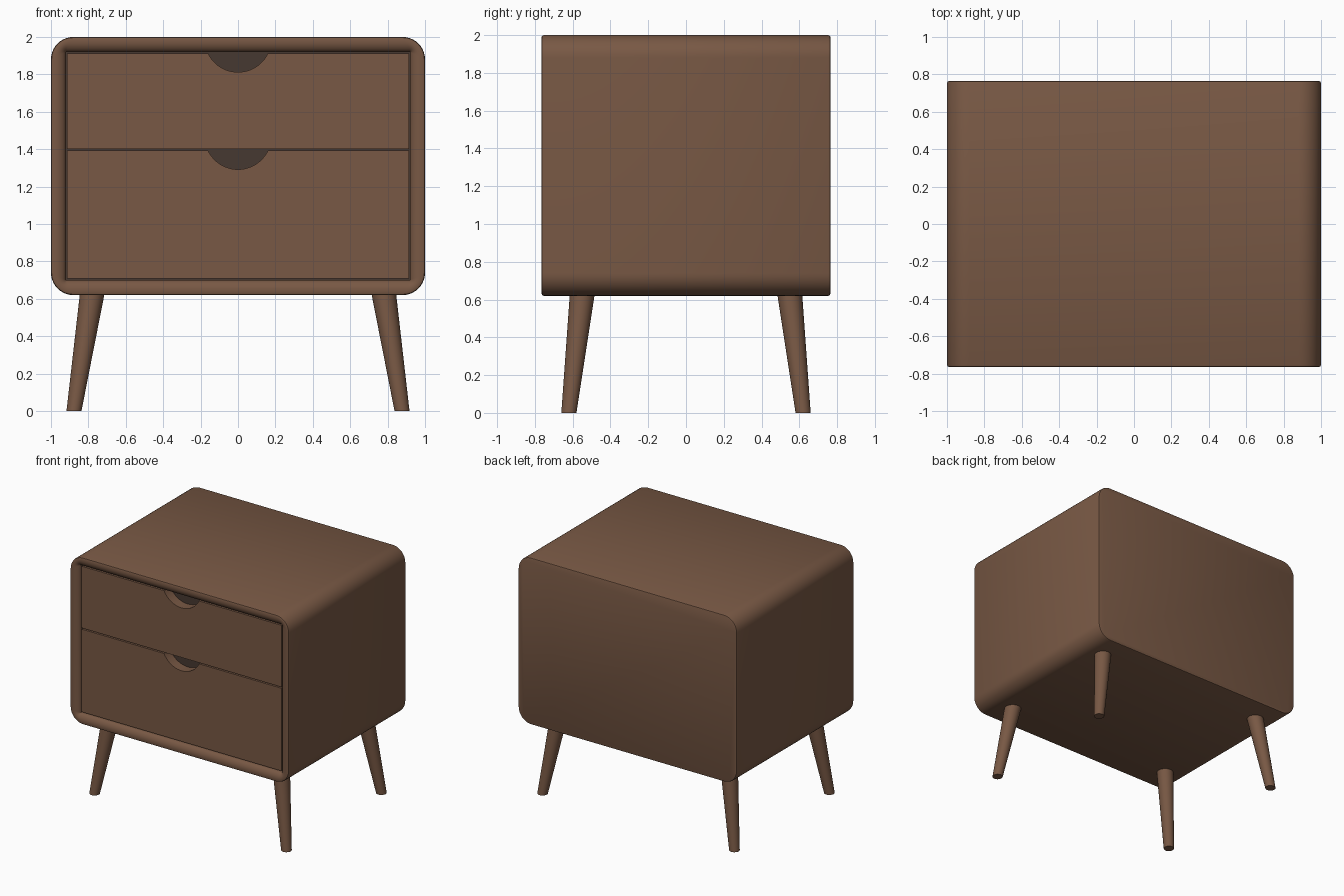
import bpy, bmesh, math
from mathutils import Vector

if "Cube" in bpy.data.objects:
    bpy.data.objects.remove(bpy.data.objects["Cube"])


def make_mat(name, rgb):
    m = bpy.data.materials.new(name)
    m.diffuse_color = (*rgb, 1)
    m.use_nodes = True
    m.node_tree.nodes["Principled BSDF"].inputs["Base Color"].default_value = m.diffuse_color
    return m


WOOD = make_mat("walnut_brown", (0.188, 0.098, 0.058))
DARK = make_mat("dark_recess", (0.062, 0.040, 0.031))


def finish(bm, name, mats=(WOOD,), angle=35):
    bmesh.ops.recalc_face_normals(bm, faces=bm.faces)
    me = bpy.data.meshes.new(name)
    bm.to_mesh(me)
    bm.free()
    ob = bpy.data.objects.new(name, me)
    bpy.context.collection.objects.link(ob)
    for m in mats:
        me.materials.append(m)
    bpy.ops.object.select_all(action='DESELECT')
    ob.select_set(True)
    bpy.context.view_layer.objects.active = ob
    bpy.ops.object.shade_smooth_by_angle(angle=math.radians(angle))
    return ob


def loft(bm, rings):
    """Join equal-length point rings; returns the two end caps."""
    vs = [[bm.verts.new(p) for p in ring] for ring in rings]
    n = len(vs[0])
    for a, b in zip(vs, vs[1:]):
        for i in range(n):
            j = (i + 1) % n
            bm.faces.new((a[i], a[j], b[j], b[i]))
    return bm.faces.new(vs[0]), bm.faces.new(vs[-1])


# Cabinet: rounded rectangle lofted front to back, with a recessed front
W, Z0, Z1, R, FRAME = 1.0, 0.62, 2.0, 0.12, 0.08


def rounded_ring(inset, y, seg=10):
    r = max(R * (1 - inset / FRAME), 0.002)
    cx, top, bot = W - inset - r, Z1 - inset - r, Z0 + inset + r
    pts = []
    for k, (x, z) in enumerate(((cx, top), (-cx, top), (-cx, bot), (cx, bot))):
        for i in range(seg + 1):
            a = math.pi / 2 * (k + i / seg)
            pts.append((x + r * math.cos(a), y, z + r * math.sin(a)))
    return pts


stations = [(0.012, 0.765), (0.004, 0.762), (0, 0.753),
            (0, -0.753), (0.004, -0.762), (0.012, -0.765),
            (0.035, -0.765), (0.05, -0.761), (0.065, -0.753), (0.075, -0.743),
            (FRAME, -0.73), (FRAME, -0.65)]
bm = bmesh.new()
back, pocket = loft(bm, [rounded_ring(i, y) for i, y in stations])
pocket.material_index = 1
finish(bm, "cabinet", (WOOD, DARK))


# Drawer fronts with a scooped finger pull in the top edge
def drawer(name, z0, z1, hx=0.913, half=0.16, depth=0.10):
    r = (half ** 2 + depth ** 2) / (2 * depth)
    a0 = math.asin(half / r)
    cz = z1 - depth + r
    prof = [(-hx, z1), (-hx, z0), (hx, z0), (hx, z1)]
    for i in range(25):
        a = a0 - 2 * a0 * i / 24
        prof.append((r * math.sin(a), cz - r * math.cos(a)))
    bm = bmesh.new()
    loft(bm, [[(x, y, z) for x, z in prof] for y in (-0.738, -0.655)])
    finish(bm, name)


drawer("lower_drawer", 0.708, 1.392)
drawer("upper_drawer", 1.402, 1.912)

# Splayed tapered legs
for sx, side in ((-1, "left"), (1, "right")):
    for sy, end in ((-1, "front"), (1, "back")):
        rings = []
        for x, y, z, r in ((0.877, 0.62, 0, 0.04), (0.779, 0.549, 0.63, 0.066)):
            c = Vector((sx * x, sy * y, z))
            rings.append([c + Vector((r * math.cos(t), r * math.sin(t), 0))
                          for t in (2 * math.pi * i / 32 for i in range(32))])
        bm = bmesh.new()
        loft(bm, rings)
        finish(bm, f"{end}_{side}_leg")
